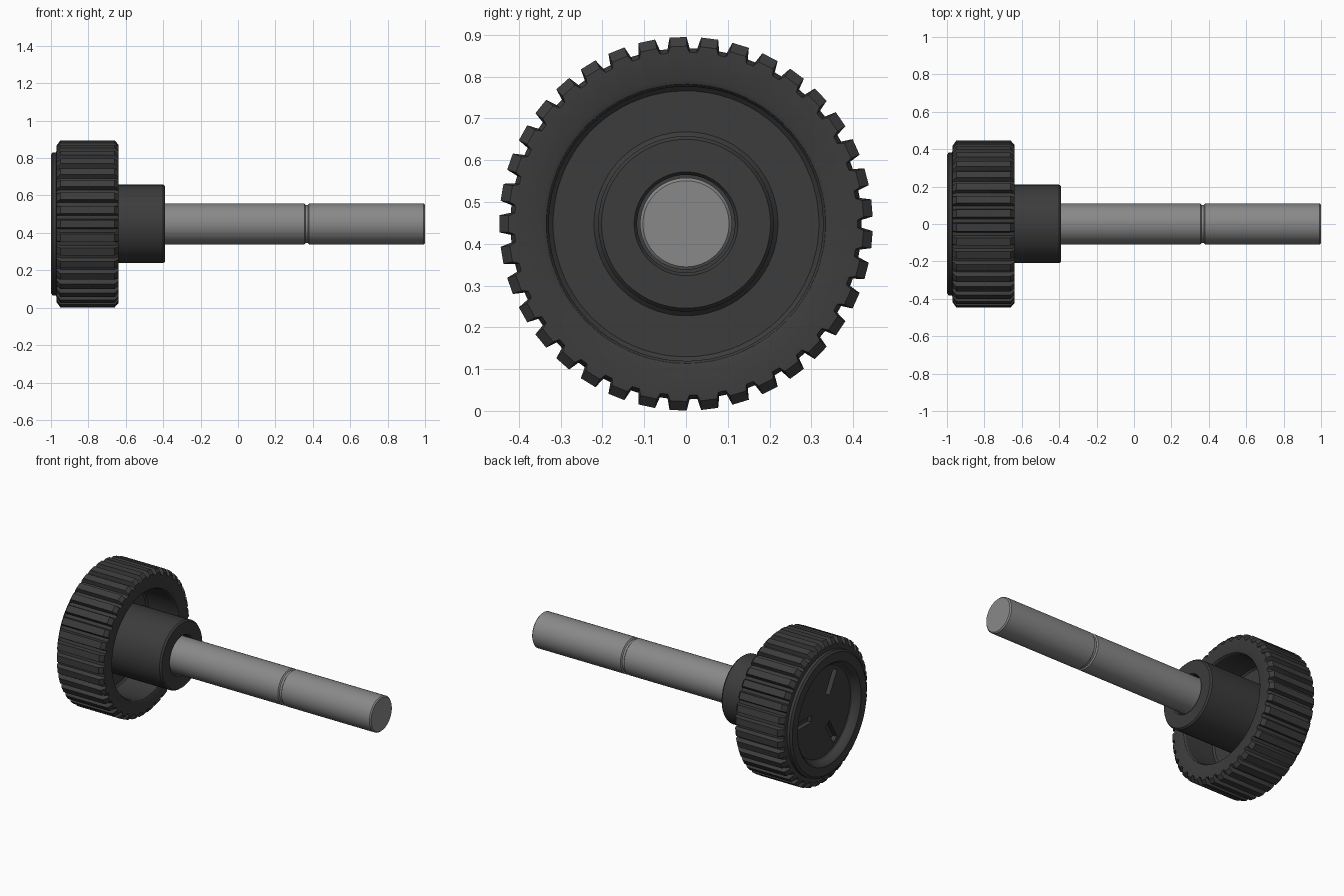
import bpy, bmesh, math

if "Cube" in bpy.data.objects:
    bpy.data.objects.remove(bpy.data.objects["Cube"])

CZ = 0.448      # height of the axis
TEETH = 37


def material(name, v):
    m = bpy.data.materials.new(name)
    m.diffuse_color = (v, v, v, 1)
    m.use_nodes = True
    m.node_tree.nodes["Principled BSDF"].inputs["Base Color"].default_value = m.diffuse_color
    return m


def lathe(name, profile, angles, mat):
    """Spin (x, radius[, valley radius]) points round the x axis.
    angles is a list of (angle, is_tip)."""
    bm = bmesh.new()
    rings = []
    for x, *r in profile:
        ring = []
        for a, tip in angles:
            rad = r[0] if tip else r[-1]
            ring.append(bm.verts.new((x, rad * math.cos(a), CZ + rad * math.sin(a))))
        rings.append(ring)
    n = len(angles)
    for p, q in zip(rings, rings[1:]):
        for i in range(n):
            j = (i + 1) % n
            bm.faces.new((p[i], p[j], q[j], q[i]))
    bmesh.ops.remove_doubles(bm, verts=bm.verts, dist=1e-5)
    bmesh.ops.recalc_face_normals(bm, faces=bm.faces)
    me = bpy.data.meshes.new(name)
    bm.to_mesh(me)
    bm.free()
    ob = bpy.data.objects.new(name, me)
    bpy.context.collection.objects.link(ob)
    me.materials.append(mat)
    return ob


def smooth(ob):
    bpy.ops.object.select_all(action='DESELECT')
    ob.select_set(True)
    bpy.context.view_layer.objects.active = ob
    bpy.ops.object.shade_smooth_by_angle(angle=math.radians(30))


black = material("black_plastic", 0.045)
steel = material("steel", 0.25)

# knob: dished back, toothed rim, hollow front and hub
pitch = 2 * math.pi / TEETH
gear = []
for t in range(TEETH):
    c = math.pi + t * pitch
    gear += [(c - 0.37 * pitch, False), (c - 0.27 * pitch, True),
             (c + 0.27 * pitch, True), (c + 0.37 * pitch, False)]
knob = lathe("knob", [
    (-0.95, 0), (-0.95, 0.28), (-0.957, 0.29), (-0.99, 0.303), (-1, 0.315),
    (-1, 0.37), (-0.99, 0.383), (-0.972, 0.383),
    (-0.97, 0.418, 0.408), (-0.95, 0.447, 0.42), (-0.66, 0.447, 0.42),
    (-0.64, 0.425, 0.41), (-0.64, 0.345), (-0.645, 0.334), (-0.655, 0.328),
    (-0.85, 0.328), (-0.86, 0.318), (-0.86, 0.22), (-0.85, 0.21),
    (-0.4, 0.21), (-0.39, 0.202), (-0.39, 0.124), (-0.4, 0.117),
    (-0.45, 0.117), (-0.45, 0)], gear, black)

# three radial slots in the back dish
for k in range(3):
    a = k * 2 * math.pi / 3
    bpy.ops.mesh.primitive_cube_add(
        size=1, location=(-0.95, 0.18 * math.cos(a), CZ + 0.18 * math.sin(a)),
        rotation=(a, 0, 0))
    slot = bpy.context.object
    slot.name = f"slot_cutter_{k + 1}"
    slot.scale = (0.06, 0.15, 0.045)
    slot.hide_render = True
    slot.hide_set(True)
    cut = knob.modifiers.new("slot", 'BOOLEAN')
    cut.operation = 'DIFFERENCE'
    cut.solver = 'EXACT'
    cut.object = slot
smooth(knob)

# shaft with a ring groove and chamfered end
round_angles = [(2 * math.pi * i / 64, True) for i in range(64)]
shaft = lathe("shaft", [
    (-0.46, 0), (-0.46, 0.11), (0.355, 0.11), (0.361, 0.102), (0.374, 0.102),
    (0.38, 0.11), (0.993, 0.11), (1, 0.103), (1, 0)], round_angles, steel)
smooth(shaft)
